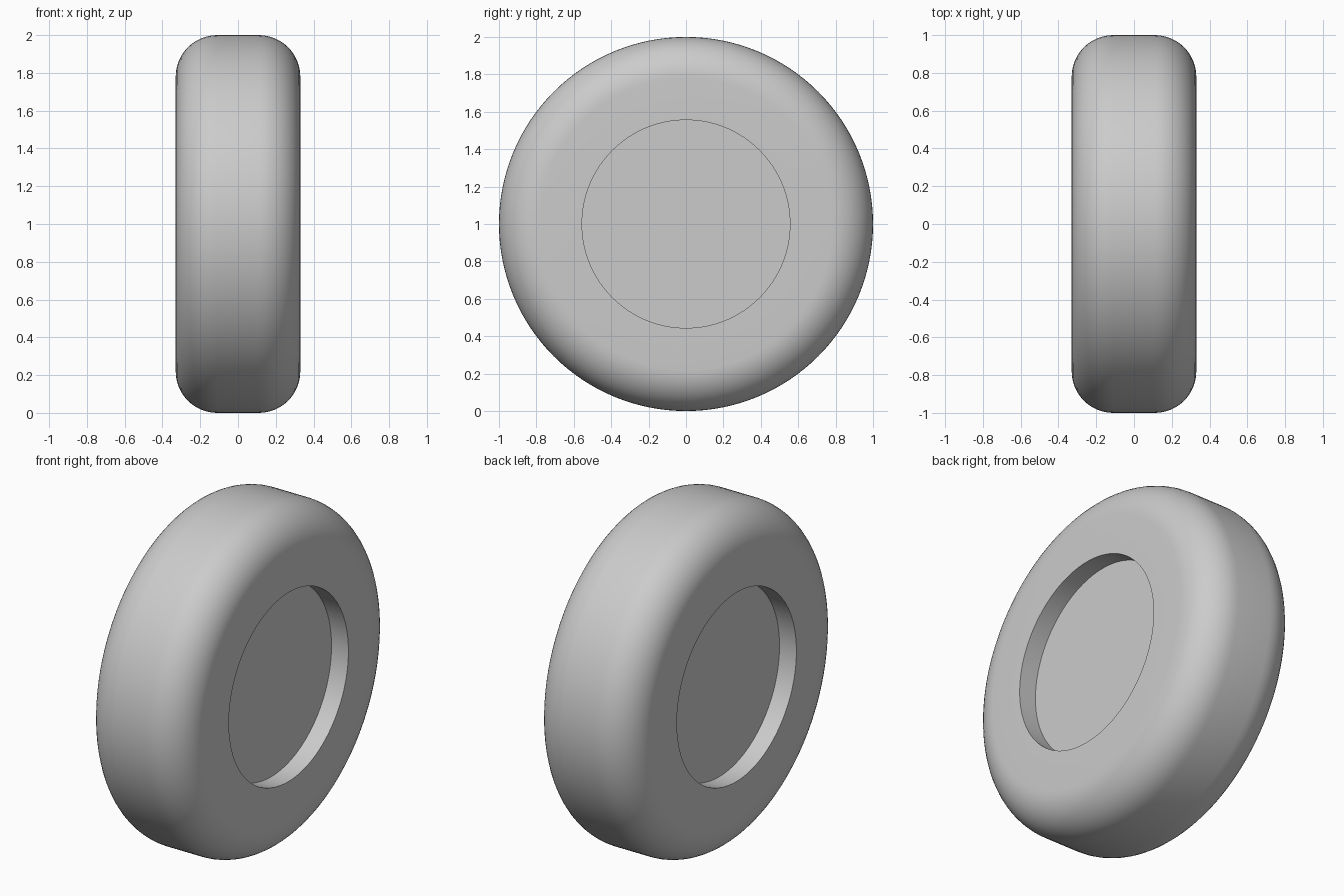
import bpy
import bmesh
from math import cos, sin, pi, radians
from mathutils import Matrix, Vector

if "Cube" in bpy.data.objects:
    bpy.data.objects.remove(bpy.data.objects["Cube"], do_unlink=True)

RADIUS, HALF_WIDTH, ROUND = 1.0, 0.33, 0.22
HUB_RADIUS, HUB_DEPTH = 0.556, 0.11
SEGMENTS, ARC_STEPS = 128, 12

grey = bpy.data.materials.new("plain grey")
grey.use_nodes = True
colour = (0.6, 0.6, 0.6, 1)
grey.diffuse_color = colour
grey.node_tree.nodes["Principled BSDF"].inputs["Base Color"].default_value = colour

# Half profile as (x, radius): hub floor, hub wall, side wall, rounded shoulder
half = [(HALF_WIDTH - HUB_DEPTH, 0), (HALF_WIDTH - HUB_DEPTH, HUB_RADIUS),
        (HALF_WIDTH, HUB_RADIUS)]
for i in range(ARC_STEPS + 1):
    a = pi / 2 * i / ARC_STEPS
    half.append((HALF_WIDTH - ROUND + ROUND * cos(a), RADIUS - ROUND + ROUND * sin(a)))
profile = half + [(-x, r) for x, r in reversed(half)]

# Spin the mirrored profile around the axle
bm = bmesh.new()
verts = [bm.verts.new((x, 0, r)) for x, r in profile]
edges = [bm.edges.new(pair) for pair in zip(verts, verts[1:])]
bmesh.ops.spin(bm, geom=verts + edges, cent=(0, 0, 0), axis=(1, 0, 0),
               angle=2 * pi, steps=SEGMENTS, use_merge=True)
bmesh.ops.remove_doubles(bm, verts=bm.verts, dist=0.0001)
bmesh.ops.recalc_face_normals(bm, faces=bm.faces)
bmesh.ops.transform(bm, matrix=Matrix.Translation(Vector((0, 0, RADIUS))), verts=bm.verts)

mesh = bpy.data.meshes.new("wheel")
bm.to_mesh(mesh)
bm.free()
mesh.materials.append(grey)
wheel = bpy.data.objects.new("wheel", mesh)
bpy.context.collection.objects.link(wheel)

# Smooth tread and shoulders, crisp hub edges
bpy.context.view_layer.objects.active = wheel
wheel.select_set(True)
bpy.ops.object.shade_smooth_by_angle(angle=radians(30))
